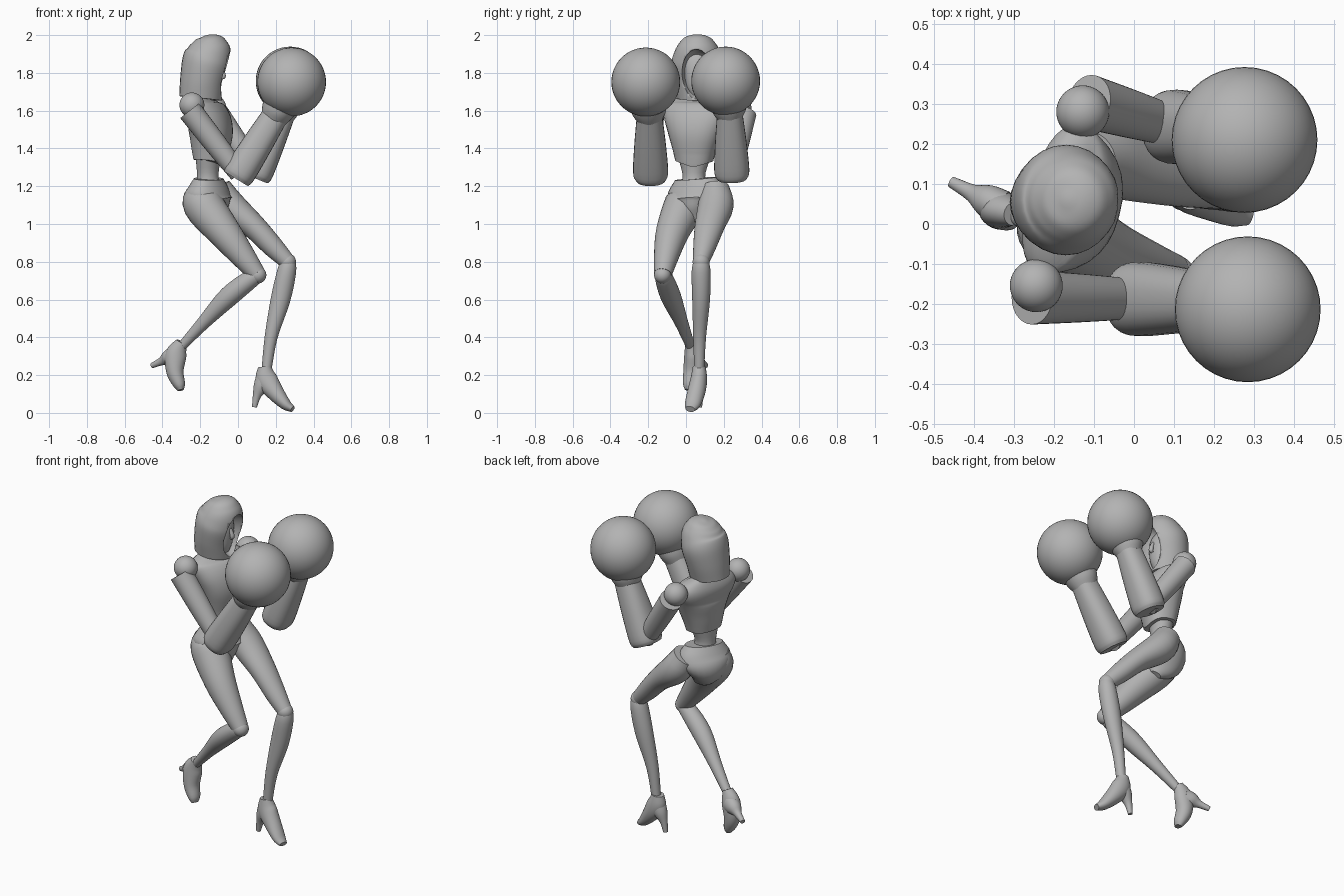
import bpy
import bmesh
import math
from mathutils import Vector

default_cube = bpy.data.objects.get("Cube")
if default_cube:
    bpy.data.objects.remove(default_cube, do_unlink=True)

# One plain clay colour for the whole figure
clay = bpy.data.materials.new("clay_grey")
clay.use_nodes = True
CLAY_COLOUR = (0.45, 0.45, 0.45, 1)
clay.diffuse_color = CLAY_COLOUR
for node in clay.node_tree.nodes:
    if node.type == 'BSDF_PRINCIPLED':
        node.inputs["Base Color"].default_value = CLAY_COLOUR

SIDES = 28


def finish(name, bm, angle=35):
    """Turn a bmesh into a named, coloured, smooth shaded object."""
    bmesh.ops.recalc_face_normals(bm, faces=bm.faces[:])
    mesh = bpy.data.meshes.new(name)
    bm.to_mesh(mesh)
    bm.free()
    mesh.materials.append(clay)
    obj = bpy.data.objects.new(name, mesh)
    bpy.context.collection.objects.link(obj)
    bpy.ops.object.select_all(action='DESELECT')
    obj.select_set(True)
    bpy.context.view_layer.objects.active = obj
    bpy.ops.object.shade_smooth_by_angle(angle=math.radians(angle))
    return obj


def smooth_stations(stations, steps):
    """Catmull-Rom refinement of (x, y, z, depth, width) stations."""
    pts = [Vector(s if len(s) == 5 else (*s, s[3])) for s in stations]
    ext = [pts[0] * 2 - pts[1]] + pts + [pts[-1] * 2 - pts[-2]]
    out = []
    for a, b, c, d in zip(ext, ext[1:], ext[2:], ext[3:]):
        for i in range(steps):
            t = i / steps
            out.append(b + (c - a) * (t / 2)
                       + (a * 2 - b * 5 + c * 4 - d) * (t * t / 2)
                       + (b * 3 - a - c * 3 + d) * (t ** 3 / 2))
    return out + [pts[-1]]


def loft(name, stations, side=(0, 1, 0), steps=4, square=1.0, edit=None):
    """Skin elliptical rings along a path; square below 1 boxes the section."""
    rows = smooth_stations(stations, steps)
    centres = [r.to_3d() for r in rows]
    bm = bmesh.new()
    rings = []
    for i, row in enumerate(rows):
        tangent = centres[min(i + 1, len(rows) - 1)] - centres[max(i - 1, 0)]
        tangent.normalize()
        wide = Vector(side)
        wide = (wide - tangent * wide.dot(tangent)).normalized()
        deep = wide.cross(tangent)
        ring = []
        for k in range(SIDES):
            angle = math.tau * k / SIDES
            c, s = math.cos(angle), math.sin(angle)
            c = math.copysign(abs(c) ** square, c)
            s = math.copysign(abs(s) ** square, s)
            ring.append(bm.verts.new(
                centres[i] + deep * c * max(row[3], .004) + wide * s * max(row[4], .004)))
        rings.append(ring)
    for low, high in zip(rings, rings[1:]):
        for k in range(SIDES):
            n = (k + 1) % SIDES
            bm.faces.new((low[k], low[n], high[n], high[k]))
    bm.faces.new(rings[0])
    bm.faces.new(rings[-1])
    if edit:
        edit(bm)
    return finish(name, bm)


def ball(name, centre, radius, stretch=(1, 1, 1)):
    bm = bmesh.new()
    bmesh.ops.create_uvsphere(bm, u_segments=40, v_segments=24, radius=radius)
    bmesh.ops.scale(bm, verts=bm.verts[:], vec=stretch)
    bmesh.ops.translate(bm, verts=bm.verts[:], vec=centre)
    return finish(name, bm)


# Hood, hollowed at the front, and the face inside it
hood = loft("hood", [(-.198, .055, 1.665, .113, .105), (-.187, .057, 1.76, .12, .127),
                     (-.169, .06, 1.85, .128, .138), (-.156, .06, 1.91, .121, .122),
                     (-.157, .06, 1.955, .1, .098), (-.162, .06, 1.987, .064, .065),
                     (-.165, .06, 2, .01)], steps=5)
hollow = ball("hood_hollow_cutter", (-.045, .055, 1.79), .1, (1.15, .8, 1.35))
hollow.hide_render = True
hollow.hide_set(True)
opening = hood.modifiers.new("face_opening", 'BOOLEAN')
opening.operation = 'DIFFERENCE'
opening.solver = 'EXACT'
opening.object = hollow
bpy.context.view_layer.objects.active = hood
bpy.ops.object.modifier_apply(modifier=opening.name)
bpy.data.objects.remove(hollow, do_unlink=True)

loft("face", [(-.125, .055, 1.68, .02, .025), (-.135, .055, 1.72, .045, .052),
              (-.15, .057, 1.8, .065, .075), (-.16, .06, 1.87, .06, .075),
              (-.165, .06, 1.92, .03, .04)])
loft("nose", [(-.09, .055, 1.83, .008, .01), (-.076, .055, 1.785, .012, .014),
              (-.086, .055, 1.77, .006, .008)])
loft("neck", [(-.18, .062, 1.58, .055), (-.165, .06, 1.68, .045), (-.16, .06, 1.75, .045)])

# Torso, turned so that the far shoulder leads, with a pointed front hem
CHEST_AXIS = (.26, .965, 0)


def pointed_hem(bm):
    for v in bm.verts:
        if v.co.z < 1.35 and v.co.x > -.14:
            v.co.z -= .03 * max(0, 1 - abs(v.co.y - .035) / .1)


loft("torso", [(-.15, .043, 1.335, .083, .1), (-.146, .045, 1.4, .098, .118),
               (-.143, .048, 1.48, .11, .145), (-.153, .053, 1.55, .106, .172),
               (-.18, .062, 1.61, .088, .192), (-.188, .065, 1.65, .062, .155),
               (-.186, .065, 1.685, .038, .06)],
     CHEST_AXIS, square=.85, edit=pointed_hem)
loft("waist", [(-.155, .045, 1.17, .075, .085), (-.16, .042, 1.25, .057, .06),
               (-.158, .043, 1.35, .065, .085)], CHEST_AXIS)

# Pelvis, turned the same way but further, with rounded seat
loft("pelvis", [(-.11, .055, 1.0, .03, .02), (-.135, .055, 1.05, .095, .07),
                (-.16, .057, 1.12, .125, .15), (-.158, .055, 1.18, .102, .155),
                (-.155, .05, 1.24, .07, .115)], (.4, .9, 0))

# Legs
loft("near_thigh", [(-.205, .005, 1.19, .07), (-.186, -.008, 1.105, .106),
                    (-.073, -.072, .957, .088), (.03, -.105, .825, .065),
                    (.1, -.122, .735, .047)])
loft("far_thigh", [(-.11, .155, 1.19, .075), (-.05, .158, 1.1, .086, .094),
                   (.08, .125, .99, .066, .079), (.185, .098, .88, .056, .06),
                   (.258, .08, .805, .043)])
loft("near_shin", [(.115, -.125, .735, .035), (.07, -.115, .71, .048),
                   (-.05, -.08, .615, .054), (-.18, -.025, .48, .036),
                   (-.3, .025, .35, .024)])
loft("far_shin", [(.268, .08, .815, .036), (.258, .08, .75, .05),
                  (.225, .08, .6, .052, .047), (.175, .072, .4, .034),
                  (.15, .07, .22, .026)])
ball("near_knee", (.105, -.124, .73), .045)
ball("far_knee", (.262, .08, .8), .045)

# High heeled shoes
loft("near_shoe", [(-.298, .025, .375, .03), (-.328, .035, .31, .056, .044),
                   (-.334, .032, .22, .046, .046), (-.311, .022, .15, .032, .038),
                   (-.303, .017, .12, .016, .024)])
loft("near_heel", [(-.33, .04, .3, .058, .045), (-.37, .06, .291, .043, .04),
                   (-.405, .078, .273, .022), (-.456, .105, .25, .014)],
     (.54, .84, 0))
loft("far_shoe", [(.14, .07, .245, .034), (.15, .068, .18, .057, .044),
                  (.192, .056, .115, .048, .047), (.25, .035, .047, .031, .042),
                  (.289, .022, .02, .017, .026)])
loft("far_heel", [(.145, .068, .175, .056, .04), (.12, .07, .135, .04, .035),
                  (.1, .071, .09, .022), (.087, .072, .03, .013)])

# Arms: shoulder ball, sleeve, forearm, cuff and round glove
ARMS = {
    "near": [(-.244, -.154, 1.63), (-.255, -.183, 1.6), (.005, -.187, 1.265),
             (.195, -.193, 1.57), (.284, -.213, 1.752)],
    "far": [(-.128, .28, 1.615), (-.112, .305, 1.585), (.1, .243, 1.27),
            (.232, .232, 1.58), (.276, .21, 1.757)],
}
for prefix, joints in ARMS.items():
    shoulder, sleeve, elbow, wrist, glove = map(Vector, joints)
    ball(prefix + "_shoulder", shoulder, .066)
    loft(prefix + "_upper_arm", [(*sleeve, .064, .068),
                                 (*sleeve.lerp(elbow, .5), .06),
                                 (*elbow, .05)])
    start = elbow.lerp(wrist, -.08)
    loft(prefix + "_forearm", [(*start, .075, .08), (*elbow.lerp(wrist, .04), .085, .093),
                               (*elbow.lerp(wrist, .5), .08, .084),
                               (*wrist, .07, .068)], square=.85)
    loft(prefix + "_cuff", [(*wrist.lerp(glove, -.1), .068),
                            (*wrist.lerp(glove, .12), .085, .09),
                            (*wrist.lerp(glove, .4), .1)])
    ball(prefix + "_glove", glove, .182)
